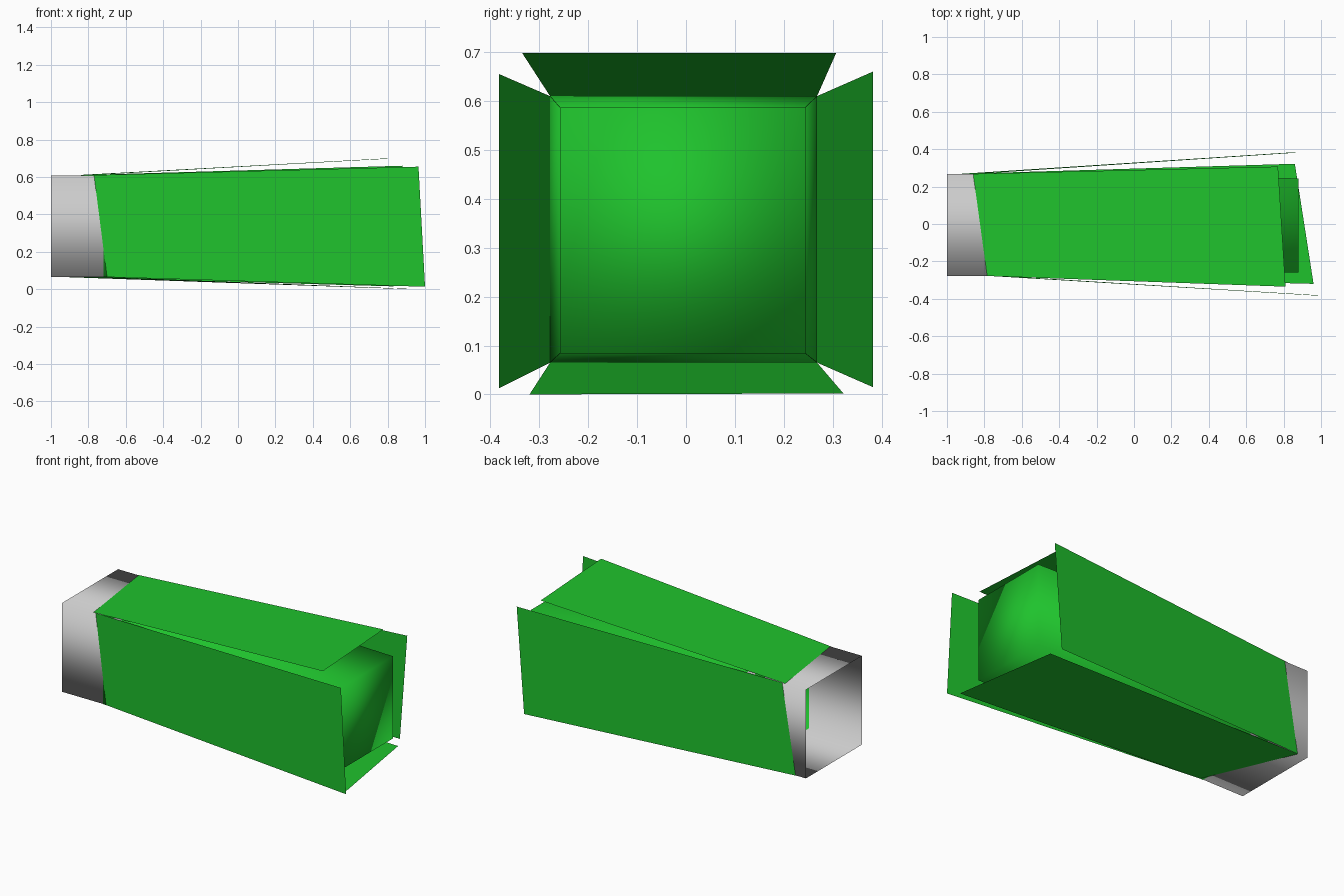
import bpy

if "Cube" in bpy.data.objects:
    bpy.data.objects.remove(bpy.data.objects["Cube"])


def material(name, color):
    m = bpy.data.materials.new(name)
    m.diffuse_color = color
    m.use_nodes = True
    m.node_tree.nodes["Principled BSDF"].inputs["Base Color"].default_value = m.diffuse_color
    return m


def mesh_object(name, verts, faces, mat=None, smooth=False):
    me = bpy.data.meshes.new(name)
    me.from_pydata(verts, [], faces)
    me.update()
    ob = bpy.data.objects.new(name, me)
    bpy.context.collection.objects.link(ob)
    if mat:
        me.materials.append(mat)
    for p in me.polygons:
        p.use_smooth = smooth
    return ob


def ring(x, y0, y1, z0, z1):
    return [(x, y0, z0), (x, y1, z0), (x, y1, z1), (x, y0, z1)]


def square_sleeve(name, start, end, mat=None, capped=False):
    """Four smooth walls between two rectangles across x, open at the start."""
    faces = [(i, i + 4, (i + 1) % 4 + 4, (i + 1) % 4) for i in range(4)]
    if capped:
        faces.append((4, 5, 6, 7))
    # wind walls outward: reverse so they agree with the +x cap
    faces = [f[::-1] if len(f) == 4 and f != (4, 5, 6, 7) else f for f in faces]
    return mesh_object(name, ring(*start) + ring(*end), faces, mat, True)


green = material("green", (0.0137, 0.543, 0.026, 1))

# Open square grey sleeve at the base
Y0, Y1, Z0, Z1 = -0.278, 0.268, 0.065, 0.61
E = 0.001
square_sleeve("base_sleeve", (-1.0, Y0 + E, Y1 - E, Z0 + E, Z1 - E),
              (-0.60, Y0 + E, Y1 - E, Z0 + E, Z1 - E))

# Tapered green core, closed at its free end
square_sleeve("core", (-0.72, Y0, Y1, Z0, Z1),
              (0.88, -0.258, 0.244, 0.084, 0.587), green, capped=True)

# Thin flared leaves: two corners on the base, two at the free end
leaves = {
    "front_leaf": [(-0.70, Y0, Z0), (1.0, -0.382, 0.013),
                   (0.965, -0.382, 0.655), (-0.77, Y0, Z1)],
    "back_leaf": [(-0.84, Y1, Z1), (0.88, 0.382, 0.66),
                  (0.83, 0.382, 0.015), (-0.93, Y1, Z0)],
    "top_leaf": [(-0.785, Y0, Z1), (0.81, -0.335, 0.698),
                 (0.77, 0.307, 0.698), (-0.86, Y1, Z1)],
    "bottom_leaf": [(-0.935, Y1, Z0), (0.86, 0.322, 0.002),
                    (0.96, -0.32, 0.0), (-0.70, Y0, Z0)],
}
for name, corners in leaves.items():
    mesh_object(name, corners, [(0, 1, 2, 3)], green)
